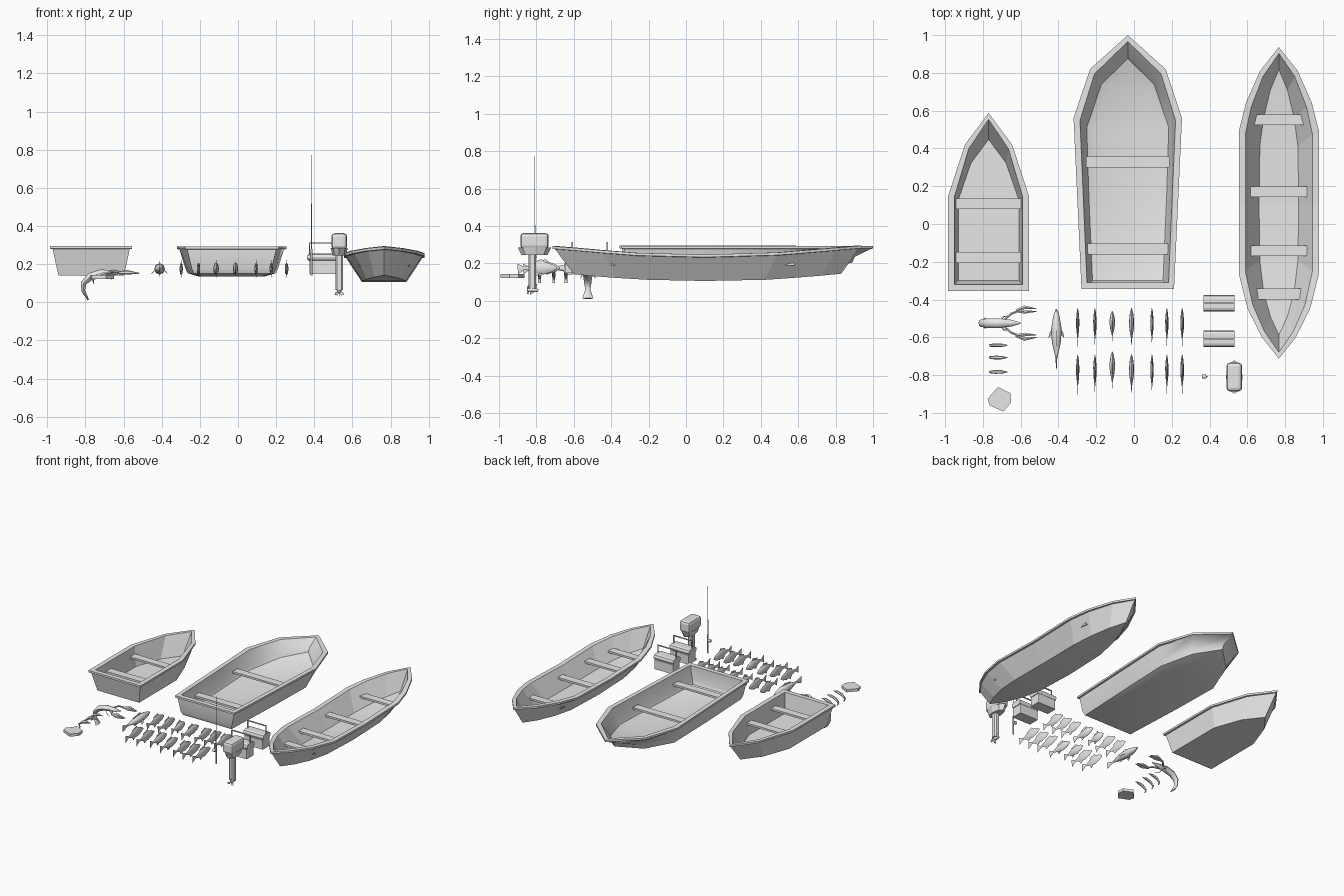
import bpy, bmesh, math
from mathutils import Vector, Matrix

if "Cube" in bpy.data.objects:
    bpy.data.objects.remove(bpy.data.objects["Cube"], do_unlink=True)

grey = bpy.data.materials.new("plain_grey")
grey.use_nodes = True
grey.diffuse_color = (0.8, 0.8, 0.8, 1)
grey.node_tree.nodes["Principled BSDF"].inputs["Base Color"].default_value = (0.8, 0.8, 0.8, 1)
X, Y, Z = Vector((1, 0, 0)), Vector((0, 1, 0)), Vector((0, 0, 1))


def finish(name, bm, smooth=0):
    bmesh.ops.remove_doubles(bm, verts=bm.verts, dist=0.00005)
    bmesh.ops.recalc_face_normals(bm, faces=bm.faces)
    me = bpy.data.meshes.new(name)
    bm.to_mesh(me)
    bm.free()
    me.materials.append(grey)
    ob = bpy.data.objects.new(name, me)
    bpy.context.collection.objects.link(ob)
    if smooth:
        bpy.ops.object.select_all(action='DESELECT')
        ob.select_set(True)
        bpy.context.view_layer.objects.active = ob
        bpy.ops.object.shade_smooth_by_angle(angle=math.radians(smooth))
    return ob


def box(name, centre, size, bevel=0, axis=None, segments=2):
    """Box; optional rounding of all edges or only those along one axis."""
    bm = bmesh.new()
    bmesh.ops.create_cube(bm, size=1, matrix=Matrix.Translation(centre) @ Matrix.Diagonal((*size, 1)))
    if bevel:
        edges = [e for e in bm.edges if axis is None
                 or abs((e.verts[0].co - e.verts[1].co).normalized().dot(axis)) > 0.9]
        bmesh.ops.bevel(bm, geom=edges, offset=bevel, segments=segments, affect='EDGES', profile=0.5)
    return finish(name, bm)


def tube(name, path, radii, side, n=8, smooth=50):
    """Loft elliptical sections along a path; radii are (along side, across it)."""
    bm = bmesh.new()
    pts = [Vector(p) for p in path]
    rings = []
    for i, p in enumerate(pts):
        t = (pts[min(i + 1, len(pts) - 1)] - pts[max(i - 1, 0)]).normalized()
        up = t.cross(side).normalized()
        a, b = radii[i]
        rings.append([bm.verts.new(p + side * a * math.cos(k * math.tau / n) + up * b * math.sin(k * math.tau / n))
                      for k in range(n)])
    for r, s in zip(rings, rings[1:]):
        for k in range(n):
            bm.faces.new((r[k], r[(k + 1) % n], s[(k + 1) % n], s[k]))
    bm.faces.new(rings[0])
    bm.faces.new(rings[-1])
    return finish(name, bm, smooth)


def plate(name, points, direction, thick=0.004):
    """Thin flat piece from an outline."""
    bm = bmesh.new()
    d = direction * thick / 2
    f = bm.faces.new([bm.verts.new(Vector(p) - d) for p in points])
    new = bmesh.ops.extrude_face_region(bm, geom=[f])["geom"]
    bmesh.ops.translate(bm, vec=2 * d, verts=[v for v in new if isinstance(v, bmesh.types.BMVert)])
    return finish(name, bm)


# Boats: half outlines of (half width, y, z), mirrored and lofted
def inset(outline, t, dz):
    w = max(p[0] for p in outline)
    lo, hi = min(p[1] for p in outline), max(p[1] for p in outline)
    mid, half = (lo + hi) / 2, (hi - lo) / 2
    return [(p[0] * (1 - t / w), mid + (p[1] - mid) * (1 - t / half), p[2] + dz) for p in outline]


def boat(name, cx, rim, bottom, benches, bench_z, rounded=False):
    rings = [bottom, inset(rim, 0.013, -0.016), inset(rim, 0, -0.014), rim,
             inset(rim, 0.034, 0), inset(bottom, 0.012, 0.014)]
    if rounded:
        rings[:1] = [inset(bottom, 0.06, 0), inset(bottom, 0.01, 0.015), inset(bottom, -0.003, 0.045)]
        rings[-1:] = [inset(bottom, 0.014, 0.05), inset(bottom, 0.025, 0.028), inset(bottom, 0.07, 0.014)]
    bm = bmesh.new()
    loops = []
    for ring in rings:
        right = [bm.verts.new((cx + w, y, z)) for w, y, z in ring]
        left = [r if p[0] < 0.0001 else bm.verts.new((cx - p[0], p[1], p[2])) for r, p in zip(right, ring)]
        loops.append((right, left))

    def face(*verts):
        unique = list(dict.fromkeys(verts))
        if len(unique) > 2:
            bm.faces.new(unique)

    count = len(rim)
    for (r0, l0), (r1, l1) in zip(loops, loops[1:]):
        for k in range(count - 1):
            face(r0[k], r0[k + 1], r1[k + 1], r1[k])
            face(l0[k], l0[k + 1], l1[k + 1], l1[k])
        if rim[0][0] > 0:
            face(r0[0], l0[0], l1[0], r1[0])
    for r, l in (loops[0], loops[-1]):
        for k in range(count - 1):
            face(r[k], r[k + 1], l[k + 1], l[k])
    finish(name + "_hull", bm, 40 if rounded else 0)
    for i, (y, half) in enumerate(benches):
        box(f"{name}_bench_{i + 1}", (cx, y, bench_z), (2 * half, 0.057, 0.014))


boat("small_boat", -0.77,
     [(.215, -.355, .295), (.215, .145, .295), (.125, .42, .295), (0, .588, .295)],
     [(.172, -.31, .14), (.172, .13, .14), (.1, .33, .14), (0, .46, .14)],
     [(.107, .173), (-.177, .173)], .235)
boat("wide_boat", -0.033,
     [(.245, -.345, .293), (.268, .15, .293), (.287, .56, .293), (.2, .82, .293), (0, 1, .293)],
     [(.208, -.325, .135), (.23, .15, .135), (.242, .52, .138), (.155, .76, .16), (0, .9, .19)],
     [(.328, .222), (-.133, .217)], .225, rounded=True)
boat("long_boat", 0.767,
     [(0, -.713, .292), (.09, -.6, .283), (.165, -.45, .27), (.212, -.265, .256), (.212, .1, .247),
      (.212, .49, .258), (.175, .64, .27), (.1, .81, .284), (0, .937, .295)],
     [(0, -.6, .142), (.05, -.5, .132), (.09, -.37, .122), (.112, -.2, .112), (.117, .1, .106),
      (.112, .42, .112), (.09, .57, .122), (.05, .72, .134), (0, .83, .145)],
     [(.552, .143), (.171, .15), (-.142, .15), (-.37, .132)], .195)

# Outboard motor
mx, my = 0.531, -0.81
box("motor_cover", (mx, my, .32), (.083, .152, .085), .018)
tube("motor_lower_cover", [(mx, my, .285), (mx, my, .245)], [(.045, .09), (.034, .07)],
     X, 8, 0)
box("motor_shaft", (mx, my - .012, .16), (.038, .042, .19), .008, Z, 1)
tube("motor_gearcase", [(mx, my - .04, .055), (mx, my - .02, .06), (mx, my + .02, .055)],
     [(.006, .006), (.014, .014), (.008, .008)], X)
plate("motor_skeg", [(mx, my - .02, .09), (mx, my + .015, .09), (mx, my + .005, .05), (mx, my - .025, .03)], X)
for i in range(3):
    a = math.radians(90 + 120 * i)
    d = Vector((math.cos(a), 0, math.sin(a)))
    s = Vector((-d.z, 0.3, d.x)).normalized() * 0.01
    hub = Vector((mx, my - .035, .053))
    plate(f"propeller_blade_{i + 1}", [hub, hub + d * .018 + s, hub + d * .028, hub + d * .018 - s], Y)

# Fishing rod with reel
rx, ry = 0.385, -0.808
tube("rod_grip", [(rx, ry, .14), (rx, ry, .28)], [(.005, .005)] * 2, X)
tube("rod_blank", [(rx, ry, .27), (rx, ry, .47), (rx, ry, .775)], [(.003, .003), (.002, .002), (.0008, .0008)], X, 6)
tube("rod_reel", [(rx - .024, ry, .235), (rx - .004, ry, .235)], [(.011, .011)] * 2, Y)

# Cool boxes with upright carrying handles
for i, y in enumerate((-.42, -.607)):
    box(f"cool_box_{i + 1}_body", (.45, y, .183), (.152, .082, .07), .006, Z)
    box(f"cool_box_{i + 1}_lid", (.45, y, .236), (.162, .088, .04), .018, X)
    for x in (.375, .525):
        box(f"cool_box_{i + 1}_handle_post", (x, y, .265), (.006, .008, .09))
    box(f"cool_box_{i + 1}_handle_bar", (.45, y, .31), (.156, .008, .006))


def fish(name, x, head, tail, width, height=.034):
    z, length = .175, head - tail
    steps = [(0, .1, .12), (.12, .6, .6), (.33, 1, 1), (.55, .85, .8), (.76, .3, .3), (.83, .15, .25), (1, .06, .85)]
    tube(name + "_body", [(x, head - length * t, z - .012 * max(0, t - .7)) for t, _, _ in steps],
         [(width * a, height * b) for _, a, b in steps], X)
    at = lambda t, h: (x, head - length * t, z + h * height)
    plate(name + "_top_fin", [at(.28, .8), at(.38, 1.4), at(.62, .95), at(.6, .6)], X, .002)
    plate(name + "_belly_fin", [at(.4, -.8), at(.55, -1.3), at(.62, -.6)], X, .002)


# Two rows of fish
columns = (-.298, -.207, -.115, -.013, .095, .174, .255)
widths = (.009, .009, .015, .014, .009, .009, .010)
for i, (x, w) in enumerate(zip(columns, widths)):
    short = .03 if i == 2 else 0
    fish(f"back_fish_{i + 1}", x, -.445 - short / 2, -.648 + short, w)
    fish(f"front_fish_{i + 1}", x, -.69 + short / 2, -.9 + short, w)

# Large fish with spread side fins
fish("large_fish", -.411, -.45, -.77, .028, .03)
for s in (-1, 1):
    plate("large_fish_side_fin", [(-.411 + s * a, b, c) for a, b, c in
          ((.02, -.55, .17), (.036, -.575, .158), (.042, -.605, .15), (.024, -.585, .168))], Z, .003)

# Crayfish with curled tail and two claws
cy = -.525
tube("crayfish_body", [(-.6, cy, .16), (-.65, cy, .155), (-.72, cy, .152), (-.775, cy, .135),
                       (-.81, cy, .1), (-.812, cy, .06), (-.785, cy, .012)],
     [(.003, .003), (.018, .013), (.026, .02), (.025, .02), (.02, .015), (.014, .01), (.03, .004)], Y)
for s in (-1, 1):
    tube("crayfish_arm", [(-.69, cy + s * .015, .15), (-.65, cy + s * .05, .165), (-.61, cy + s * .066, .155)],
         [(.006, .006), (.007, .007), (.006, .006)], Z, 6)
    for name, bend, tip in (("claw", .084, .076), ("pincer", .06, .062)):
        tube("crayfish_" + name, [(-.625, cy + s * .066, .155), (-.58, cy + s * bend, .157), (-.517, cy + s * tip, .152)],
             [(.008, .008), (.012, .011), (.002, .002)], Z, 6)
    tube("crayfish_leg", [(-.7, cy + s * .02, .145), (-.69, cy + s * .035, .13), (-.66, cy + s * .04, .12)],
         [(.003, .003), (.003, .003), (.001, .001)], Z, 5)

# Three shrimps
for i, y in enumerate((-.642, -.707, -.783)):
    tube(f"shrimp_{i + 1}", [(-.67, y, .15), (-.7, y, .15), (-.735, y, .14), (-.762, y, .118), (-.755, y, .095)],
         [(.002, .002), (.009, .009), (.01, .01), (.007, .007), (.008, .002)], Y, 6)

# Flat shell
plate("shell", [(-.775, -.925, .132), (-.72, -.863, .132), (-.655, -.895, .132), (-.65, -.945, .132),
                (-.692, -.992, .132), (-.765, -.96, .132)], Z, .02)
